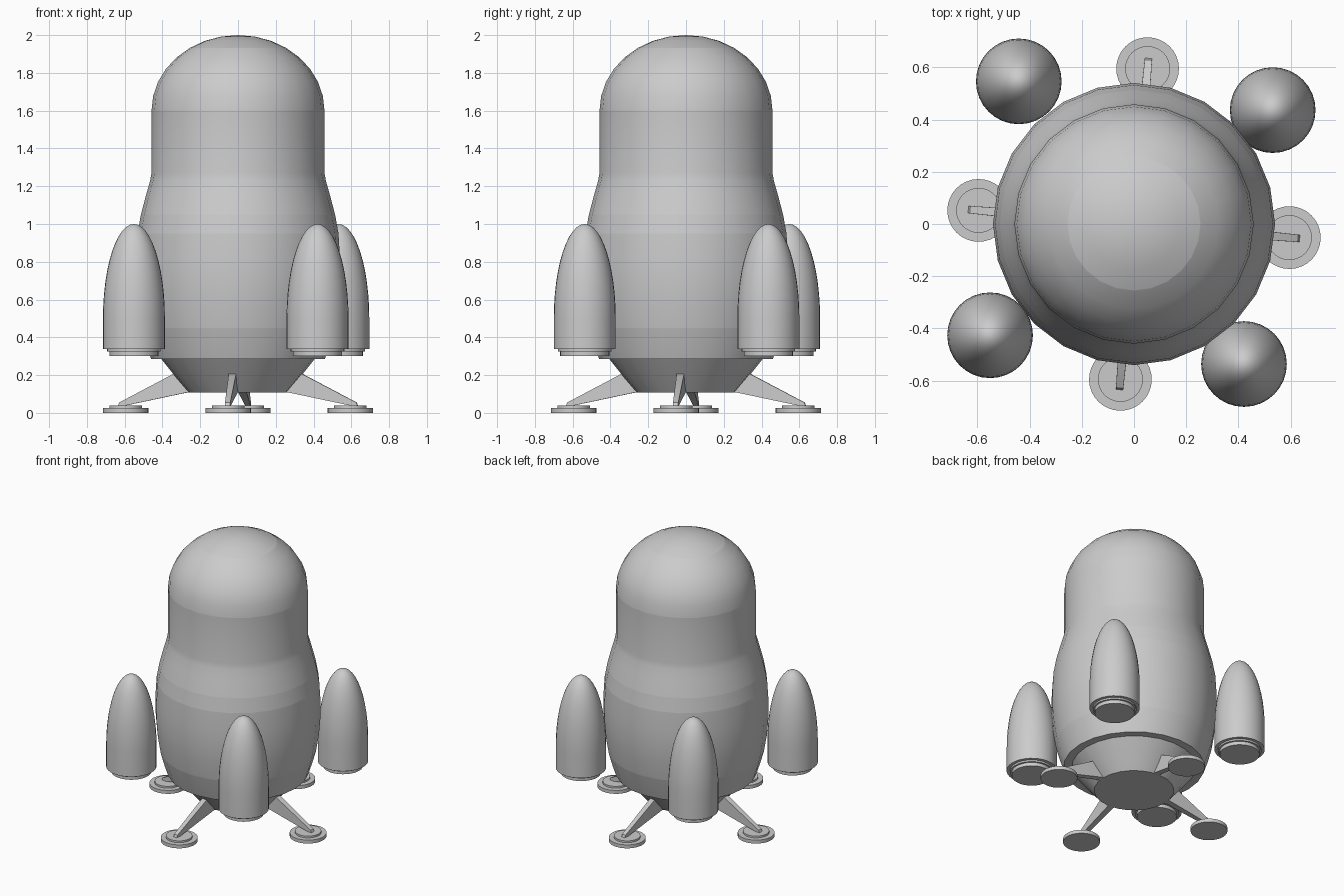
import bpy, bmesh, math
from mathutils import Matrix, Vector

cube = bpy.data.objects.get("Cube")
if cube:
    bpy.data.objects.remove(cube, do_unlink=True)

GREY = (0.6, 0.6, 0.6, 1)
metal = bpy.data.materials.new("grey metal")
metal.use_nodes = True
metal.diffuse_color = GREY
metal.node_tree.nodes["Principled BSDF"].inputs["Base Color"].default_value = GREY


def finish(name, bm, bands=()):
    """Smooth the faces, keep creases and band rings sharp, make the object."""
    bmesh.ops.remove_doubles(bm, verts=bm.verts, dist=1e-4)
    bmesh.ops.recalc_face_normals(bm, faces=bm.faces)
    for f in bm.faces:
        f.smooth = True
    for e in bm.edges:
        on_band = any(all(abs(v.co.z - z) < 0.005 for v in e.verts) for z in bands)
        crease = len(e.link_faces) == 2 and e.calc_face_angle() > math.radians(32)
        e.smooth = not (on_band or crease)
    mesh = bpy.data.meshes.new(name)
    bm.to_mesh(mesh)
    bm.free()
    mesh.materials.append(metal)
    obj = bpy.data.objects.new(name, mesh)
    bpy.context.collection.objects.link(obj)
    return obj


def lathe(name, profile, sides, location=(0, 0, 0), bands=()):
    """Turn a list of (radius, height) points around the z axis."""
    bm = bmesh.new()
    verts = [bm.verts.new((r, 0, z)) for r, z in profile]
    edges = [bm.edges.new(pair) for pair in zip(verts, verts[1:])]
    bmesh.ops.spin(bm, geom=verts + edges, axis=(0, 0, 1), cent=(0, 0, 0),
                   angle=math.tau, steps=sides)
    obj = finish(name, bm, bands)
    obj.location = location
    return obj


def dome(radius, base, height, steps):
    """Quarter ellipse from the rim up to the tip."""
    angles = [i * math.pi / 2 / steps for i in range(steps)]
    return [(radius * math.cos(a), base + height * math.sin(a)) for a in angles] + [(0, base + height)]


# Hull with bulging lower half, narrow neck and rounded top
hull = [(0, 0.285), (0.46, 0.285), (0.485, 0.36), (0.51, 0.45), (0.53, 0.57),
        (0.54, 0.7), (0.54, 0.82), (0.532, 0.95), (0.514, 1.05),
        (0.485, 1.16), (0.465, 1.23), (0.458, 1.27)]
lathe("hull", hull + dome(0.458, 1.6, 0.4, 8), 24,
      bands=(0.45, 0.95, 1.05, 1.6, 1.933))

# Tapered engine base under the hull
lathe("engine_base", [(0, 0.108), (0.26, 0.108), (0.33, 0.19), (0.41, 0.29), (0, 0.29)], 24)

# Four boosters around the hull
booster = [(0, 0.3), (0.13, 0.3), (0.13, 0.325), (0.142, 0.325), (0.142, 0.337),
           (0.164, 0.337)] + dome(0.164, 0.5, 0.5, 12)
for i in range(4):
    spot = Matrix.Rotation(i * math.pi / 2, 3, 'Z') @ Vector((0.541, 0.431, 0))
    lathe(f"booster_{i + 1}", booster, 32, spot + Vector((-0.01, 0.005, 0)))

# Four landing legs with stepped round pads
pad = [(0, 0), (0.12, 0), (0.12, 0.025), (0.086, 0.025), (0.086, 0.038), (0, 0.038)]
strut = [(0.2, 0.108, 0.022), (0.27, 0.108, 0.022), (0.64, 0.03, 0.014),
         (0.63, 0.055, 0.014), (0.335, 0.21, 0.02), (0.2, 0.21, 0.02)]
for i in range(4):
    turn = Matrix.Rotation(i * math.pi / 2 - math.radians(5), 4, 'Z')
    lathe(f"foot_pad_{i + 1}", pad, 32, turn @ Vector((0.597, 0, 0)))
    bm = bmesh.new()
    left, right = ([bm.verts.new((x, side * w, z)) for x, z, w in strut] for side in (1, -1))
    bm.faces.new(left)
    bm.faces.new(right)
    for j in range(len(strut)):
        k = (j + 1) % len(strut)
        bm.faces.new((left[j], left[k], right[k], right[j]))
    leg = finish(f"landing_leg_{i + 1}", bm)
    leg.matrix_world = turn
